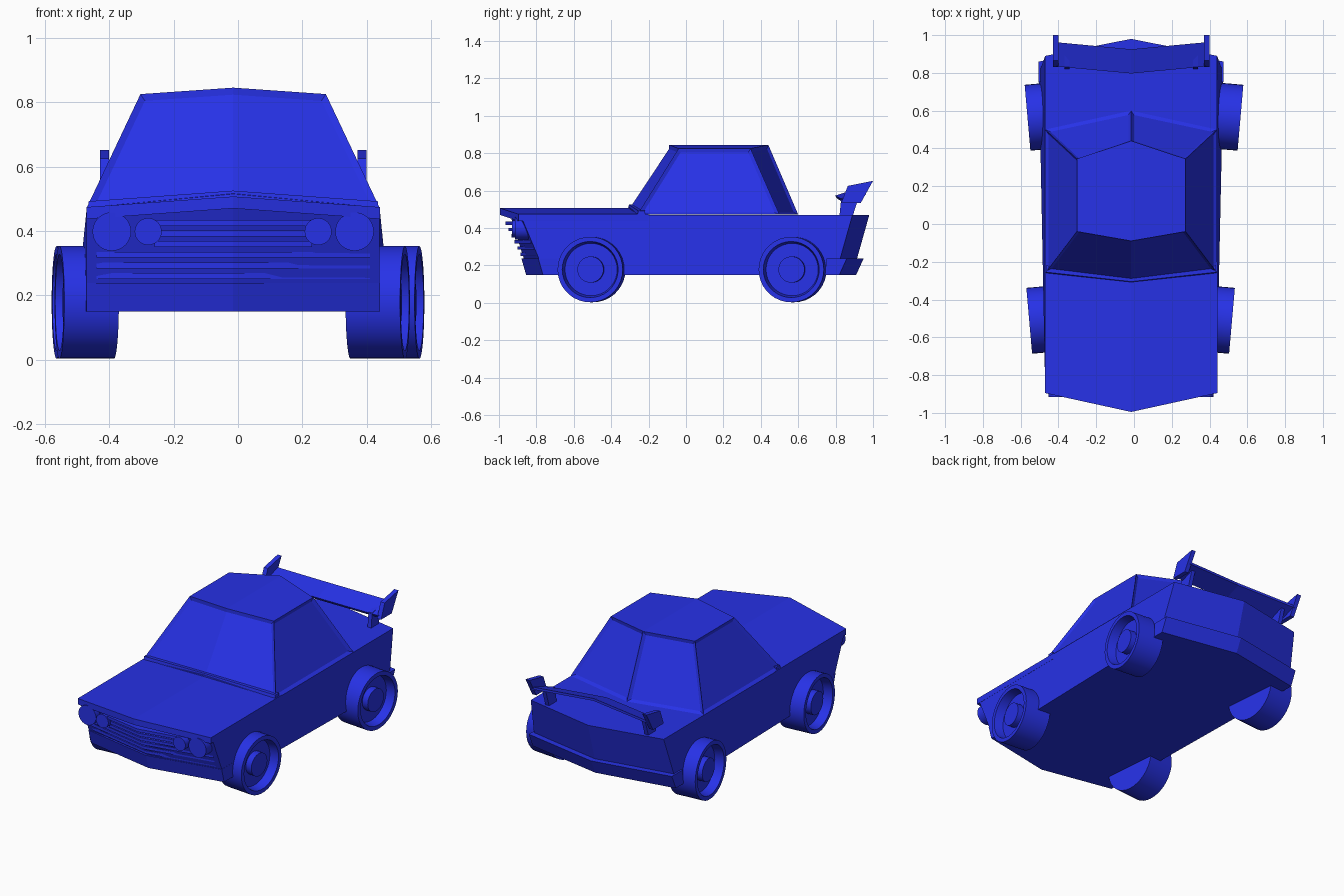
import bpy, bmesh, math
from mathutils import Matrix, Vector

if "Cube" in bpy.data.objects:
    bpy.data.objects.remove(bpy.data.objects["Cube"], do_unlink=True)

CX = -0.015  # centreline of the bodywork

paint = bpy.data.materials.new("blue_paint")
paint.use_nodes = True
BLUE = (0.021, 0.033, 0.85, 1)
paint.diffuse_color = BLUE
paint.node_tree.nodes["Principled BSDF"].inputs["Base Color"].default_value = BLUE


def finish(name, bm, smooth=False):
    bmesh.ops.recalc_face_normals(bm, faces=bm.faces)
    mesh = bpy.data.meshes.new(name)
    bm.to_mesh(mesh)
    bm.free()
    mesh.materials.append(paint)
    ob = bpy.data.objects.new(name, mesh)
    bpy.context.collection.objects.link(ob)
    if smooth:
        bpy.ops.object.select_all(action="DESELECT")
        bpy.context.view_layer.objects.active = ob
        ob.select_set(True)
        bpy.ops.object.shade_smooth_by_angle(angle=math.radians(30))
    return ob


def ring(bm, z, z_front, z_rear, half_front, half_rear, front, rear):
    """Six-point outline with pointed ends; front and rear are (side y, centre y)."""
    return [bm.verts.new(p) for p in (
        (CX - half_front, front[0], z), (CX, front[1], z_front), (CX + half_front, front[0], z),
        (CX + half_rear, rear[0], z), (CX, rear[1], z_rear), (CX - half_rear, rear[0], z))]


def shell(bm, low, high):
    """Side faces in order front, front, left, rear, rear, right, plus split caps."""
    sides = [bm.faces.new((low[i], low[(i + 1) % 6], high[(i + 1) % 6], high[i]))
             for i in range(6)]
    for r in (low, high):
        bm.faces.new((r[0], r[1], r[4], r[5]))
        bm.faces.new((r[1], r[2], r[3], r[4]))
    bmesh.ops.recalc_face_normals(bm, faces=bm.faces)
    return sides


def strip(name, half, section, sweep, drop=0.0):
    """V-shaped bar: a (y, z) section on the centreline, shifted at both ends."""
    bm = bmesh.new()
    rows = [[bm.verts.new((CX + s * half, y + abs(s) * sweep, z - abs(s) * drop))
             for y, z in section] for s in (-1, 0, 1)]
    n = len(section)
    for a, b in zip(rows, rows[1:]):
        for i in range(n):
            bm.faces.new((a[i], a[(i + 1) % n], b[(i + 1) % n], b[i]))
    bm.faces.new(rows[0])
    bm.faces.new(rows[-1])
    return finish(name, bm)


def plate(name, x, thick, outline):
    """Side-on (y, z) outline given a thickness along x."""
    bm = bmesh.new()
    a, b = [[bm.verts.new((x + s * thick / 2, y, z)) for y, z in outline] for s in (-1, 1)]
    n = len(outline)
    for i in range(n):
        bm.faces.new((a[i], a[(i + 1) % n], b[(i + 1) % n], b[i]))
    bm.faces.new(a)
    bm.faces.new(b)
    return finish(name, bm)


# Lower body, flared toward the rear sill
bm = bmesh.new()
sill = ring(bm, 0.15, 0.15, 0.15, 0.455, 0.488, (-0.75, -0.84), (0.80, 0.89))
belt = ring(bm, 0.47, 0.47, 0.47, 0.455, 0.455, (-0.885, -0.94), (0.89, 0.98))
shell(bm, sill, belt)
finish("body", bm)

# Ridged hood with an overhanging lip
strip("hood", 0.456, [(-0.995, 0.507), (-0.3, 0.507), (-0.3, 0.47), (-0.995, 0.47)], 0.1, 0.033)

# Cabin with sunken windows
bm = bmesh.new()
base = ring(bm, 0.472, 0.515, 0.472, 0.455, 0.455, (-0.26, -0.31), (0.50, 0.60))
roof = ring(bm, 0.825, 0.845, 0.845, 0.288, 0.288, (-0.04, -0.09), (0.345, 0.44))
faces = shell(bm, base, roof)
for group in (faces[:2], faces[2:3], faces[3:4], faces[4:5], faces[5:]):
    bmesh.ops.inset_region(bm, faces=group, thickness=0.018, depth=-0.012,
                           use_even_offset=True)
finish("cabin", bm)
strip("windshield_cowl", 0.45, [(-0.31, 0.505), (-0.305, 0.525), (-0.27, 0.525), (-0.27, 0.505)],
      0.05, 0.033)

# Bumpers
strip("front_bumper", 0.456, [(-0.88, 0.238), (-0.855, 0.15), (-0.78, 0.15), (-0.78, 0.238)], 0.09)
strip("rear_bumper", 0.49, [(0.95, 0.238), (0.91, 0.15), (0.84, 0.15), (0.84, 0.238)], -0.09)

# Grille bars, short between the lamps and full width below
for i in range(6):
    z = 0.425 - i * 0.033
    tip = -0.965 + 0.016 * i
    strip(f"grille_bar_{i + 1}", 0.245 if i < 3 else 0.425,
          [(tip, z + 0.009), (tip, z - 0.009), (tip + 0.1, z - 0.009), (tip + 0.1, z + 0.009)],
          0.045 if i < 3 else 0.085)

# Headlamps
for side, s in (("right", -1), ("left", 1)):
    for kind, x, radius, front in (("outer", 0.377, 0.06, -0.915), ("inner", 0.264, 0.042, -0.93)):
        bm = bmesh.new()
        place = (Matrix.Translation((CX + s * x, front + 0.05, 0.398))
                 @ Matrix.Rotation(math.pi / 2, 4, "X"))
        bmesh.ops.create_cone(bm, cap_ends=True, segments=32, radius1=radius, radius2=radius,
                              depth=0.1, matrix=place)
        finish(f"{side}_{kind}_headlamp", bm, True)

# Wheels: one spun profile of (radius, distance along axle, outward positive)
WHEEL = [(0, -0.085), (0.175, -0.085), (0.175, 0.085), (0.15, 0.085), (0.14, 0.03),
         (0.07, 0.03), (0.07, 0.07), (0, 0.07)]


def wheel(name, x, y, s):
    bm = bmesh.new()
    verts = [bm.verts.new((d, 0, r)) for r, d in WHEEL]
    edges = [bm.edges.new(pair) for pair in zip(verts, verts[1:])]
    bmesh.ops.spin(bm, geom=verts + edges, cent=(0, 0, 0), axis=(1, 0, 0),
                   angle=math.tau, steps=36, use_merge=True)
    bmesh.ops.remove_doubles(bm, verts=bm.verts, dist=0.0005)
    turn = 0 if s > 0 else math.pi
    toe = Matrix.Rotation(turn - s * math.radians(5), 4, "Z")
    bmesh.ops.transform(bm, verts=bm.verts, matrix=Matrix.Translation((x, y, 0.178)) @ toe)
    finish(name, bm, True)


for side, s in (("right", -1), ("left", 1)):
    wheel(f"front_{side}_wheel", -0.018 + s * 0.452, -0.505, s)
    wheel(f"rear_{side}_wheel", s * 0.479, 0.57, s)

# Rear wing with end plates and struts
strip("wing", 0.395, [(0.797, 0.573), (0.925, 0.615), (0.925, 0.6), (0.81, 0.555)], 0.037, 0.02)
for side, s in (("right", -1), ("left", 1)):
    plate(f"{side}_wing_end_plate", CX + s * 0.4, 0.028,
          [(0.83, 0.535), (0.865, 0.625), (1.0, 0.652), (0.935, 0.535)])
    plate(f"{side}_wing_strut", CX + s * 0.34, 0.025,
          [(0.82, 0.46), (0.83, 0.56), (0.93, 0.585), (0.89, 0.46)])
